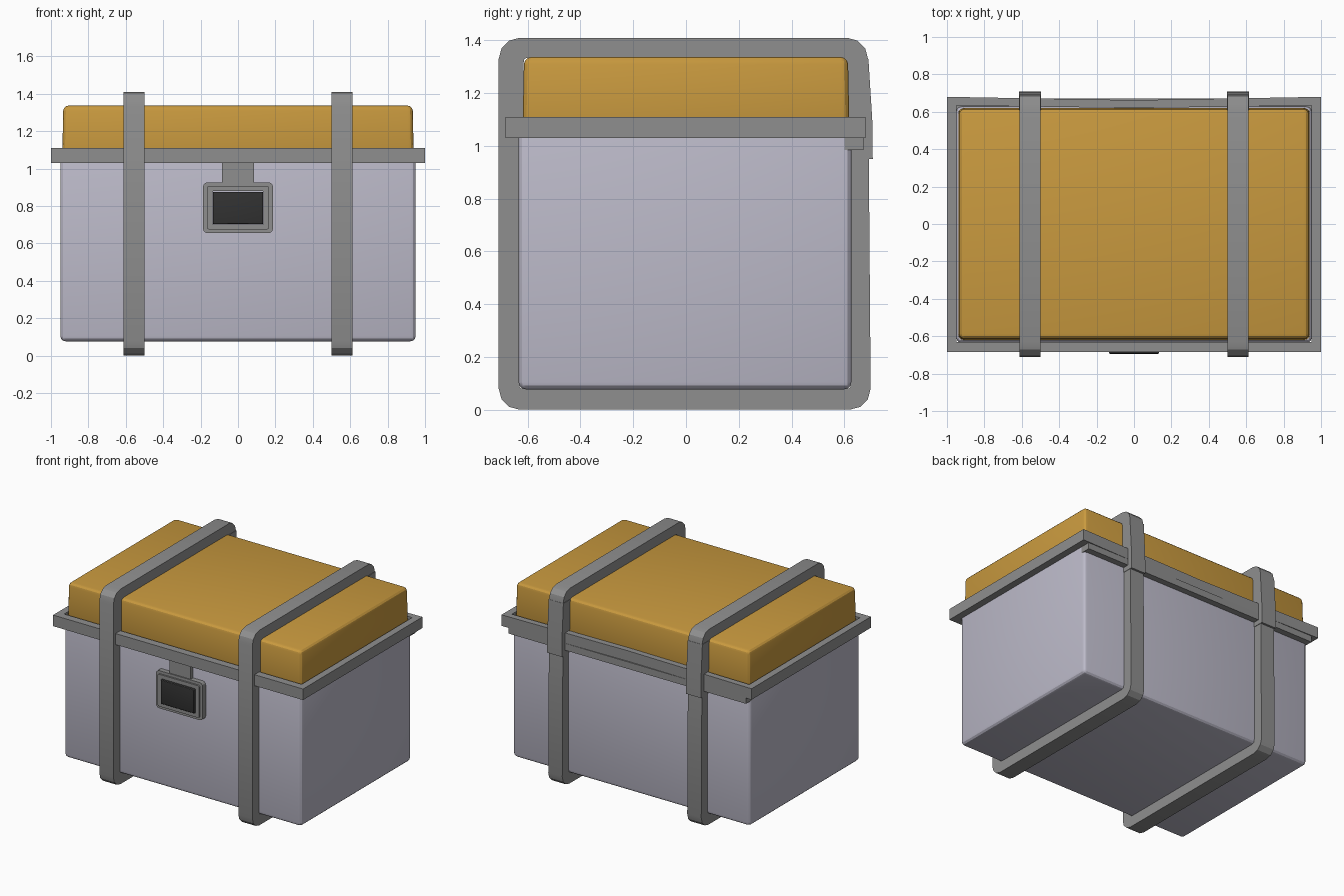
import bpy, bmesh, math

if "Cube" in bpy.data.objects:
    bpy.data.objects.remove(bpy.data.objects["Cube"])


def material(name, rgb):
    m = bpy.data.materials.new(name)
    m.diffuse_color = (*rgb, 1)
    m.use_nodes = True
    m.node_tree.nodes["Principled BSDF"].inputs["Base Color"].default_value = m.diffuse_color
    return m


LAVENDER = material("pale lavender", (0.503, 0.491, 0.584))
GOLD = material("gold", (0.585, 0.322, 0.049))
GREY = material("grey metal", (0.275, 0.275, 0.275))
BLACK = material("dark pad", (0.032, 0.032, 0.032))


def finish(name, bm, mat):
    bmesh.ops.recalc_face_normals(bm, faces=bm.faces)
    me = bpy.data.meshes.new(name)
    bm.to_mesh(me)
    bm.free()
    me.materials.append(mat)
    ob = bpy.data.objects.new(name, me)
    bpy.context.collection.objects.link(ob)
    return ob


def box(name, x, y, z, mat, bevel=0, taper=0):
    """Box from (min, max) ranges; taper pulls the top edges inward."""
    bm = bmesh.new()
    bmesh.ops.create_cube(bm, size=1)
    for v in bm.verts:
        top = v.co.z > 0
        for k, r in enumerate((x, y, z)):
            s = 1 if v.co[k] > 0 else -1
            v.co[k] = r[s > 0] - (s * taper if top and k < 2 else 0)
    if bevel:
        bmesh.ops.bevel(bm, geom=bm.edges[:], offset=bevel, segments=3,
                        profile=0.5, affect='EDGES')
    return finish(name, bm, mat)


def rounded(corners, r, n=3):
    """Counter-clockwise corners, starting bottom left, with rounded ends."""
    pts = []
    for k, (a, b) in enumerate(corners):
        cx = a + (r if k in (0, 3) else -r)
        cy = b + (r if k in (0, 1) else -r)
        for i in range(n + 1):
            t = math.pi + (k + i / n) * math.pi / 2
            pts.append((cx + r * math.cos(t), cy + r * math.sin(t)))
    return pts


def rect(a0, a1, b0, b1):
    return [(a0, b0), (a1, b0), (a1, b1), (a0, b1)]


def ring(name, outer, inner, d0, d1, place, mat):
    """Closed frame between two matching loops, from depth d0 to d1."""
    bm = bmesh.new()
    loops = [[bm.verts.new(place(a, b, d)) for a, b in pts]
             for pts, d in ((outer, d0), (outer, d1), (inner, d1), (inner, d0))]
    n = len(outer)
    for i in range(n):
        j = (i + 1) % n
        for k in range(4):
            p, q = loops[k], loops[(k + 1) % 4]
            bm.faces.new((p[i], p[j], q[j], q[i]))
    return finish(name, bm, mat)


def side(a, b, d):      # profile in y,z
    return (d, a, b)


def front(a, b, d):     # profile in x,z
    return (a, d, b)


def flat(a, b, d):      # profile in x,y
    return (a, b, d)


# Chest body and lid
box("chest_body", (-0.95, 0.95), (-0.635, 0.627), (0.077, 1.07), LAVENDER, 0.028)
box("chest_lid", (-0.94, 0.94), (-0.62, 0.62), (1.04, 1.337), GOLD, 0.028, 0.006)

# Rim frame, with the back edge bowed slightly inward
rim_out = [(-1, -0.685), (1, -0.685), (1, 0.68), (0.84, 0.677), (0, 0.662),
           (-0.84, 0.677), (-1, 0.68)]
rim_in = [(-0.95, -0.63), (0.95, -0.63), (0.95, 0.633), (0.84, 0.632), (0, 0.62),
          (-0.84, 0.632), (-0.95, 0.633)]
ring("rim", rim_out, rim_in, 1.03, 1.11, flat, GREY)
box("back_hinge_strip", (-0.95, 0.95), (0.6, 0.672), (0.985, 1.035), GREY)

# Two straps around the chest, each with a flared hinge piece at the back
strap_out = rounded([(-0.71, 0), (0.70, 0), (0.69, 1.41), (-0.71, 1.41)], 0.08)
strap_in = rounded([(-0.632, 0.08), (0.624, 0.08), (0.605, 1.333), (-0.615, 1.333)], 0.012)
for label, s in (("left", -1), ("right", 1)):
    x0, x1 = sorted((s * 0.5, s * 0.612))
    ring(label + "_strap", strap_out, strap_in, x0, x1, side, GREY)
    bm = bmesh.new()
    prof = [(0.61, 0.95), (0.708, 0.95), (0.706, 1.10), (0.6915, 1.33), (0.61, 1.33)]
    f = bm.faces.new([bm.verts.new((x0 - 0.003, y, z)) for y, z in prof])
    ext = bmesh.ops.extrude_face_region(bm, geom=[f])["geom"]
    for v in ext:
        if isinstance(v, bmesh.types.BMVert):
            v.co.x = x1 + 0.003
    finish(label + "_strap_hinge", bm, GREY)

# Latch: tab, plate, raised border and dark pad
box("latch_tab", (-0.085, 0.085), (-0.662, -0.62), (0.90, 1.05), GREY)
opening = rounded(rect(-0.137, 0.137, 0.70, 0.88), 0.008)
ring("latch_plate", rounded(rect(-0.187, 0.187, 0.655, 0.927), 0.025), opening,
     -0.63, -0.670, front, GREY)
ring("latch_border", rounded(rect(-0.167, 0.167, 0.675, 0.907), 0.012), opening,
     -0.668, -0.682, front, GREY)
box("latch_pad", (-0.134, 0.134), (-0.694, -0.62), (0.703, 0.876), BLACK, 0.006)

# Smooth the small rounded edges, keep the rest sharp
for ob in bpy.data.objects:
    bpy.ops.object.select_all(action='DESELECT')
    ob.select_set(True)
    bpy.context.view_layer.objects.active = ob
    bpy.ops.object.shade_smooth_by_angle(angle=math.radians(25))
